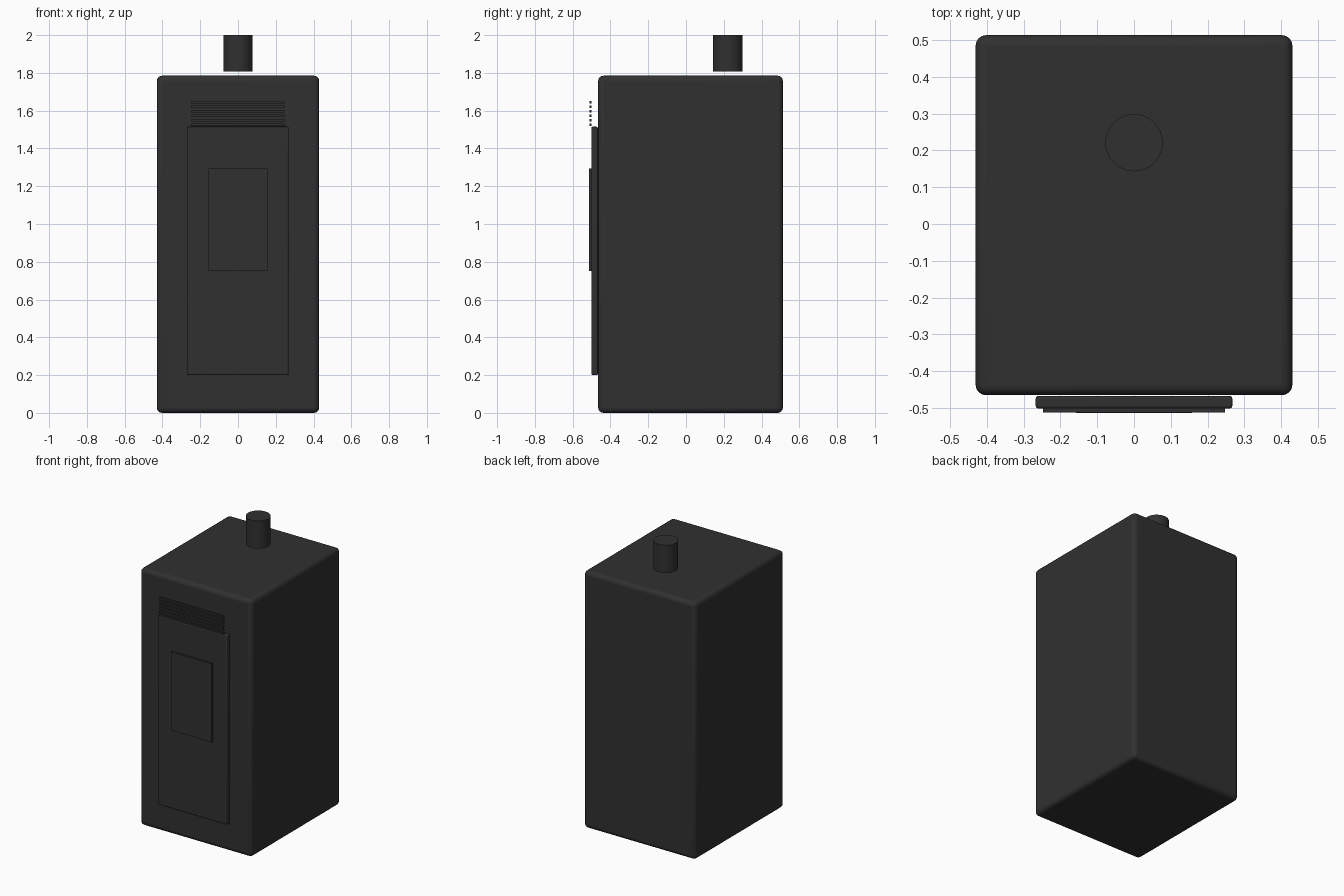
import bpy

if "Cube" in bpy.data.objects:
    bpy.data.objects.remove(bpy.data.objects["Cube"])

# One dark metal finish for everything
metal = bpy.data.materials.new("charcoal metal")
metal.diffuse_color = (0.03, 0.03, 0.03, 1)
metal.use_nodes = True
metal.node_tree.nodes["Principled BSDF"].inputs["Base Color"].default_value = metal.diffuse_color


def finish(obj, name, bevel=0.0, segments=3):
    obj.name = name
    obj.data.materials.append(metal)
    if bevel:
        mod = obj.modifiers.new("rounded edges", 'BEVEL')
        mod.width = bevel
        mod.segments = segments
        bpy.ops.object.shade_smooth_by_angle()
    return obj


def box(name, x, y, z, bevel=0.0, segments=3):
    """Box from (min, max) ranges along each axis."""
    centre = [(a + b) / 2 for a, b in (x, y, z)]
    bpy.ops.mesh.primitive_cube_add(size=1, location=centre)
    obj = bpy.context.object
    obj.scale = [b - a for a, b in (x, y, z)]
    bpy.ops.object.transform_apply(location=False, rotation=False, scale=True)
    return finish(obj, name, bevel, segments)


# Main cabinet
box("cabinet", (-0.43, 0.43), (-0.465, 0.513), (0.0, 1.785), 0.028, 4)

# Front door and its window panel
box("door", (-0.267, 0.267), (-0.501, -0.467), (0.2, 1.515), 0.007, 3)
box("window_panel", (-0.157, 0.157), (-0.513, -0.5), (0.75, 1.295))

# Ventilation slats above the door
for i in range(6):
    z = 1.526 + i * 0.0236
    box(f"vent_slat_{i + 1}", (-0.247, 0.247), (-0.512, -0.5),
        (z - 0.006, z + 0.006))

# Flue pipe, standing just clear of the cabinet top
bpy.ops.mesh.primitive_cylinder_add(vertices=32, radius=0.078, depth=0.192,
                                    location=(0, 0.221, 1.904))
flue = finish(bpy.context.object, "flue_pipe")
bpy.ops.object.shade_smooth_by_angle()
